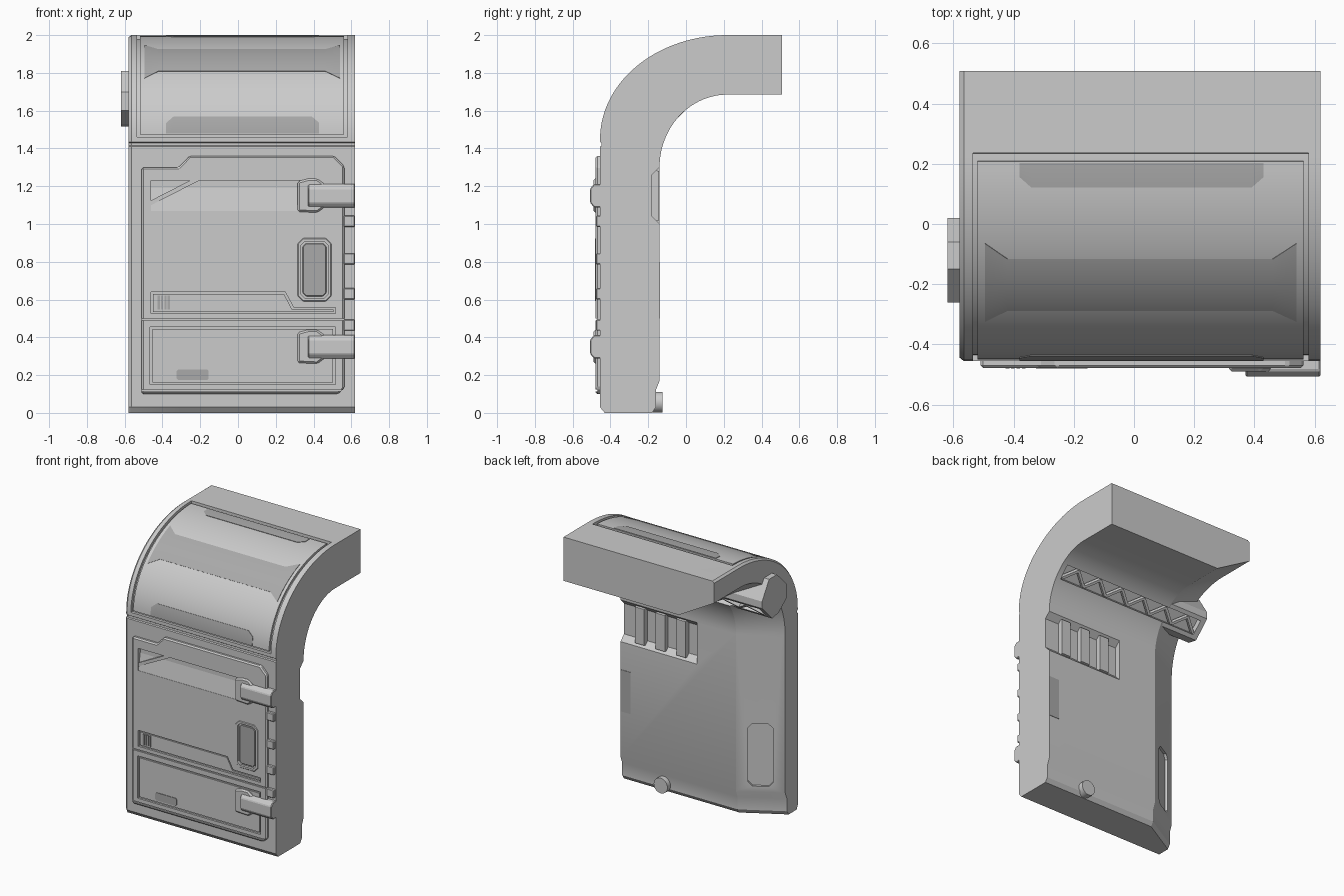
import bpy, bmesh
from math import sin, cos, radians, pi, atan2, hypot
from mathutils import Matrix, Vector

if "Cube" in bpy.data.objects:
    bpy.data.objects.remove(bpy.data.objects["Cube"])

dark = bpy.data.materials.new("dark_grey")
dark.diffuse_color = (0.4, 0.4, 0.4, 1)
dark.use_nodes = True
dark.node_tree.nodes["Principled BSDF"].inputs["Base Color"].default_value = dark.diffuse_color


def finish(name, bm, mat=None):
    bmesh.ops.recalc_face_normals(bm, faces=bm.faces)
    me = bpy.data.meshes.new(name)
    bm.to_mesh(me)
    bm.free()
    ob = bpy.data.objects.new(name, me)
    bpy.context.collection.objects.link(ob)
    if mat:
        me.materials.append(mat)
    return ob


def loft(name, rings, mat=None):
    bm = bmesh.new()
    vs = [[bm.verts.new(p) for p in r] for r in rings]
    n = len(rings[0])
    for a, b in zip(vs, vs[1:]):
        for i in range(n):
            j = (i + 1) % n
            bm.faces.new((a[i], a[j], b[j], b[i]))
    bm.faces.new(vs[0])
    bm.faces.new(vs[-1])
    return finish(name, bm, mat)


def prism(name, pts, a, b, axis='y', bevel=0, mat=None):
    """Extrude (x,z) points along y, or (y,z) points along x."""
    at = (lambda p, t: (p[0], t, p[1])) if axis == 'y' else (lambda p, t: (t, p[0], p[1]))
    ob = loft(name, [[at(p, t) for p in pts] for t in (a, b)], mat)
    if bevel:
        m = ob.modifiers.new("bevel", 'BEVEL')
        m.width, m.segments = bevel, 1
        apply(ob, m)
    return ob


def apply(ob, mod):
    with bpy.context.temp_override(object=ob, active_object=ob):
        bpy.ops.object.modifier_apply(modifier=mod.name)


def cut(ob, cutter):
    m = ob.modifiers.new("cut", 'BOOLEAN')
    m.operation, m.solver, m.object = 'DIFFERENCE', 'EXACT', cutter
    apply(ob, m)
    bpy.data.objects.remove(cutter)


def crect(x0, x1, z0, z1, c=0):
    if not c:
        return [(x0, z0), (x1, z0), (x1, z1), (x0, z1)]
    return [(x0 + c, z0), (x1 - c, z0), (x1, z0 + c), (x1, z1 - c),
            (x1 - c, z1), (x0 + c, z1), (x0, z1 - c), (x0, z0 + c)]


def arc(rx, rz, cz, t):
    return (0.22 - rx * cos(radians(t)), cz + rz * sin(radians(t)))


def patch(name, cols, d0, d1, mat=None, n=28):
    """Curved slab on the outer bend; cols are (x, start angle, end angle)."""
    rings = []
    for x, t0, t1 in cols:
        ts = [t0 + (t1 - t0) * i / n for i in range(n + 1)]
        r = [arc(.675 + d1, .55 + d1, 1.45, t) for t in ts]
        r += [arc(.675 + d0, .55 + d0, 1.45, t) for t in reversed(ts)]
        rings.append([(x, y, z) for y, z in r])
    return loft(name, rings, mat)


# Main curved wall: hooked profile, thinner along the left rear edge
def section(x, o, i, n=28):
    f = -.455 + o
    p = [(-.43, 0), (f, .03), (f, 1.41), (f + .008, 1.415), (f + .008, 1.43), (f, 1.435)]
    p += [arc(.675 - o, .55 - o, 1.45, 90 * k / n) for k in range(n + 1)]
    p += [(.508, 2 - o), (.508, 1.685 + i)]
    p += [arc(.36 + i, .385 + i, 1.3, 90 - 90 * k / n) for k in range(n + 1)]
    p += [(-.14 - i, .17), (-.16 - i, .12), (-.16 - i, .03), (-.18 - i, 0)]
    return [(x, y, z) for y, z in p]


body = loft("curved_wall", [section(-.58, .012, .16), section(-.565, 0, .151),
                            section(-.30, 0, 0), section(.62, 0, 0)])

# Curved window panel on the bend
cut(body, patch("c", [(-.535, 1, 91.3), (.58, 1, 91.3)], -.02, .05))
patch("curved_panel", [(-.52, 2.5, 89), (.562, 2.5, 89)], -.03, -.004)
patch("panel_band", [(-.495, 36, 65), (-.42, 41, 60), (.46, 41, 60), (.54, 36, 65)], -.01, -.001, dark)
patch("panel_lower_plate", [(-.38, 3, 9), (-.34, 3, 12.6), (.39, 3, 12.6), (.43, 3, 9)], -.01, -.001, dark)
patch("panel_upper_plate", [(-.38, 84.5, 88.5), (-.34, 81.5, 88.5), (.39, 81.5, 88.5), (.43, 84.5, 88.5)],
      -.01, -.001, dark)

# Rear vent with fins
cut(body, prism("c", [(-.12, .98), (-.18, 1.04), (-.18, 1.26), (-.12, 1.32)], .01, .7, 'x'))
for k, x in enumerate((.47, .305, .14)):
    prism(f"vent_fin_{k}", [(-.19, 1.01), (-.142, 1.02), (-.142, 1.28), (-.19, 1.29)], x - .037, x + .037, 'x')

# Recessed hatch on the slanted rear corner
c = prism("c", crect(-.083, .083, .21, .66, .03), -.018, .06)
c.data.transform(Matrix.Translation((-.44, -.22, 0)) @ Matrix.Rotation(atan2(.16, .28), 4, 'Z'))
cut(body, c)

# Rear edge plate and floor knob
prism("rear_edge_plate", crect(.54, .619, .5, .8), -.15, -.137, mat=dark)
prism("floor_knob", [(.29 + .055 * cos(k * pi / 10), .056 + .055 * sin(k * pi / 10)) for k in range(20)],
      -.2, -.125)

# Beam under the bend with an open truss face
beam = prism("truss_beam", [(-.095, 1.515), (.02, 1.63), (.02, 1.68), (-.06, 1.81), (-.15, 1.81),
                            (-.26, 1.70), (-.26, 1.6), (-.17, 1.53)], -.62, .61, 'x')
TILT = Matrix.Translation((0, -.0375, 1.5725)) @ Matrix.Rotation(radians(-135), 4, 'X')


def truss_box(name, mat4, size):
    bm = bmesh.new()
    bmesh.ops.create_cube(bm, size=1)
    ob = finish(name, bm)
    ob.data.transform(TILT @ mat4 @ Matrix.Diagonal((*size, 1)))
    return ob


for target in (body, beam):
    cut(target, truss_box("c", Matrix.Translation((0, 0, .005)), (1.16, .105, .09)))
N, W, H = 12, 1.14, .088
for k in range(N):
    dx, dy = W / N, H if k % 2 else -H
    rot = Matrix.Rotation(atan2(dy, dx), 4, 'Z')
    pos = Matrix.Translation((-W / 2 + (k + .5) * dx, 0, -.012))
    truss_box(f"truss_brace_{k}", pos @ rot, (hypot(dx, dy), .018, .03))

# Front door plate
door = prism("door_plate", [(-.51, .1), (.53, .1), (.563, .13), (.563, 1.305), (.51, 1.36),
                            (-.257, 1.36), (-.315, 1.30), (-.51, 1.30)], -.478, -.43, bevel=.009)
cut(door, prism("c", [(-.51, 1.07), (-.476, 1.07), (-.448, 1.23), (-.51, 1.23)], -.46, .40, 'x'))
prism("window_strut", [(-.46, 1.10), (-.46, 1.125), (-.255, 1.23), (-.205, 1.23)], -.475, -.44)
for z in (.495, .118):
    cut(door, prism("c", crect(-.6, .6, z - .005, z + .005), -.5, -.469))

# Lower tray frame
cut(door, prism("c", crect(-.465, .515, .15, .455), -.5, -.464))
prism("tray_plate", crect(-.453, .503, .162, .443), -.475, -.45)
prism("tray_pull", crect(-.325, -.155, .175, .23, .008), -.479, -.46, mat=dark)

# Stepped trim strip with a small grille
cut(door, prism("c", [(-.46, .525), (.515, .525), (.515, .557), (.295, .557), (.25, .64), (-.46, .64)], -.5, -.464))
prism("trim_strip", [(-.45, .535), (.505, .535), (.505, .547), (.287, .547), (.243, .63), (-.45, .63)], -.473, -.45)
for k in range(4):
    x = -.42 + k * .018
    prism(f"grille_slat_{k}", crect(x - .006, x + .006, .547, .622), -.479, -.46, mat=dark)

# Door handle pocket
prism("handle_rim", crect(.315, .495, .59, .925, .03), -.482, -.46, bevel=.004)
rim = bpy.data.objects["handle_rim"]
for ob in (rim, door):
    cut(ob, prism("c", crect(.332, .478, .607, .908, .022), -.5, -.464))
prism("handle_plate", crect(.342, .468, .617, .898, .018), -.474, -.45, bevel=.004, mat=dark)

# Latches and hinge blocks
for k, z in enumerate((1.15, .35)):
    prism(f"latch_base_{k}", [(.315, z - .085), (.42, z - .09), (.46, z - .06), (.46, z + .06),
                              (.42, z + .09), (.37, z + .09), (.315, z + .075)], -.49, -.45, bevel=.01)
    prism(f"latch_arm_{k}", [(-.45, z - .062), (-.487, z - .062), (-.507, z - .038), (-.507, z + .038),
                             (-.487, z + .062), (-.45, z + .062)], .37, .62, 'x', bevel=.005)
for k, z in enumerate((1.015, .815, .63, .465)):
    prism(f"hinge_block_{k}", crect(.56, .618, z - .03, z + .03), -.476, -.44, bevel=.005)

# Smooth the curved parts, keep hard edges
names = ("curved_wall", "curved_panel", "panel_band", "panel_lower_plate", "panel_upper_plate", "floor_knob")
for ob in bpy.data.objects:
    ob.select_set(ob.name in names)
bpy.context.view_layer.objects.active = body
bpy.ops.object.shade_smooth_by_angle(angle=radians(25))
